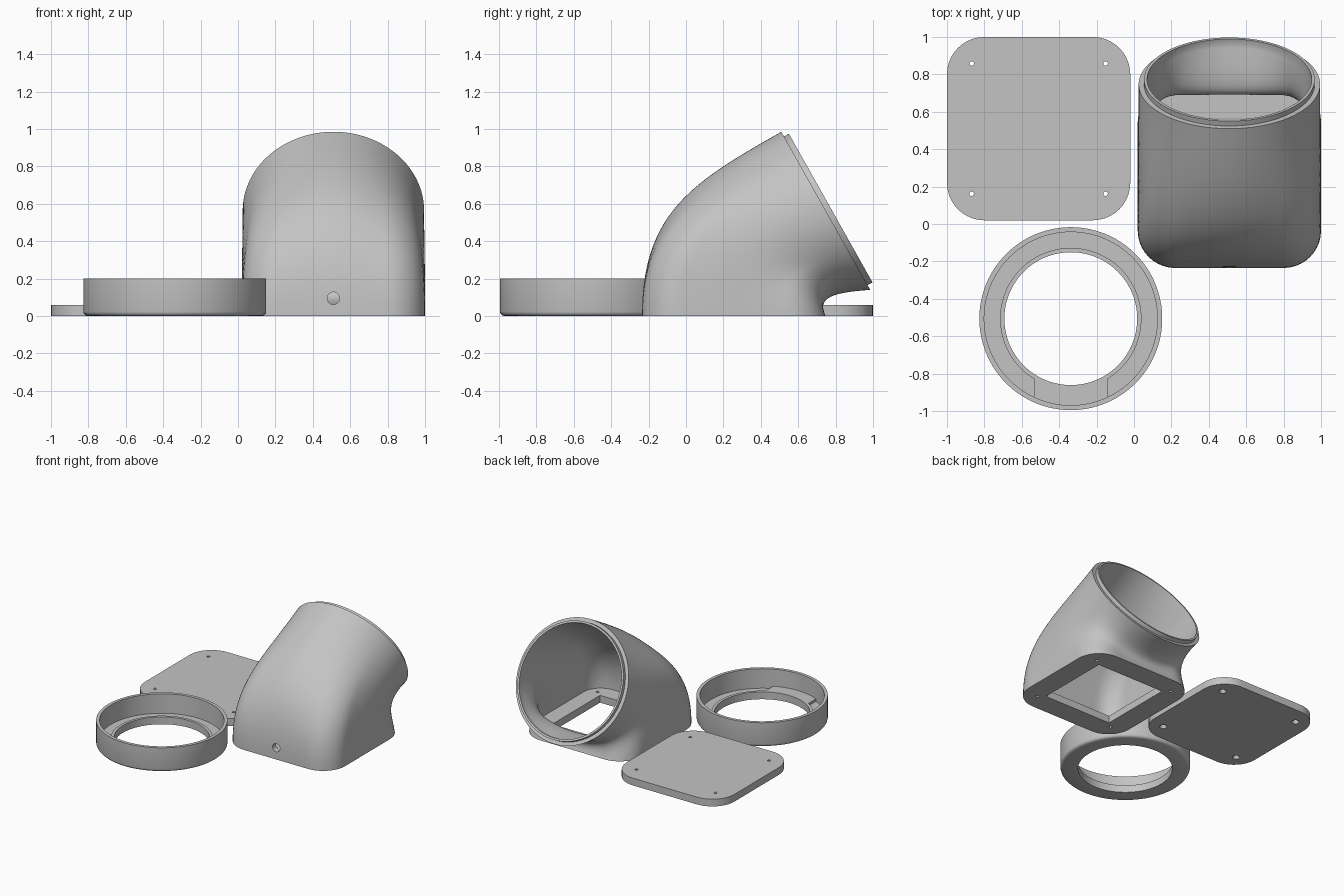
import bpy, bmesh, math
from mathutils import Vector

if "Cube" in bpy.data.objects:
    bpy.data.objects.remove(bpy.data.objects["Cube"])

grey = bpy.data.materials.new("mid grey")
grey.diffuse_color = (0.55, 0.55, 0.55, 1)
grey.use_nodes = True
grey.node_tree.nodes["Principled BSDF"].inputs["Base Color"].default_value = grey.diffuse_color


def make(name, verts, faces, angle=30):
    me = bpy.data.meshes.new(name)
    me.from_pydata(verts, [], faces)
    bm = bmesh.new()
    bm.from_mesh(me)
    bmesh.ops.recalc_face_normals(bm, faces=bm.faces)
    bm.to_mesh(me)
    bm.free()
    me.materials.append(grey)
    ob = bpy.data.objects.new(name, me)
    bpy.context.collection.objects.link(ob)
    return ob


def activate(ob):
    bpy.ops.object.select_all(action='DESELECT')
    ob.select_set(True)
    bpy.context.view_layer.objects.active = ob


def smooth(ob, angle=30):
    activate(ob)
    bpy.ops.object.shade_smooth_by_angle(angle=math.radians(angle))


def skin(name, rings, closed):
    """Join rings of equal size; either loop back to the first ring or cap."""
    n, m = len(rings[0]), len(rings)
    verts = [p for r in rings for p in r]
    faces = []
    for i in range(m if closed else m - 1):
        a, b = i * n, (i + 1) % m * n
        faces += [(a + j, a + (j + 1) % n, b + (j + 1) % n, b + j) for j in range(n)]
    if not closed:
        faces += [tuple(range(n))[::-1], tuple(range((m - 1) * n, m * n))]
    return make(name, verts, faces)


def cut(target, location, r1, r2, depth, rot=(0, 0, 0)):
    """Drill a round or conical hole."""
    bpy.ops.mesh.primitive_cone_add(vertices=32, radius1=r1, radius2=r2, depth=depth,
                                    location=location, rotation=rot)
    cutter = bpy.context.object
    cutter.name = "hole_cutter"
    cutter.hide_render = True
    cutter.data.materials.append(grey)
    activate(target)
    mod = target.modifiers.new("hole", 'BOOLEAN')
    mod.operation, mod.solver, mod.object = 'DIFFERENCE', 'EXACT', cutter
    bpy.ops.object.modifier_apply(modifier=mod.name)
    bpy.data.objects.remove(cutter)


N = 128
ANGLES = [2 * math.pi * i / N for i in range(N)]


def rounded_square(half, radius, cx, cy, z):
    """Rounded square sampled by equal angles."""
    pts, a = [], half - radius
    for t in ANGLES:
        c, s = math.cos(t), math.sin(t)
        k = half / max(abs(c), abs(s))
        if radius and min(abs(c), abs(s)) * k > a:
            b = a * (abs(c) + abs(s))
            k = b + math.sqrt(max(b * b - 2 * a * a + radius * radius, 0))
        pts.append(Vector((cx + c * k, cy + s * k, z)))
    return pts


# Elbow: square base lofted to a tilted round mouth
CX, CY = 0.51, 0.255
NORMAL = Vector((0, 0.871, 0.49))
ACROSS = Vector((0, 0.49, -0.871))
MOUTH = Vector((CX, 0.7475, 0.5625))


def mouth_ring(r, push=0):
    return [MOUTH + NORMAL * push + Vector((r * math.cos(t), 0, 0)) + ACROSS * r * math.sin(t)
            for t in ANGLES]


def loft(base, top, scale, steps=28):
    """Bezier loft with long handles in front and short ones in the bend."""
    rings = []
    for i in range(steps + 1):
        u = i / steps
        ring = []
        for t, p, q in zip(ANGLES, base, top):
            w = (1 + math.sin(t)) / 2
            h1 = Vector((0, 0, 0.55)).lerp(Vector((0, -0.045, 0.10)), w) * scale
            h2 = Vector((0, 0.479, 0.27)).lerp(Vector((0, 0.205, 0.015)), w) * scale
            ring.append(p * (1 - u) ** 3 + (p + h1) * 3 * u * (1 - u) ** 2
                        + (q - h2) * 3 * u * u * (1 - u) + q * u ** 3)
        rings.append(ring)
    return rings


outer = loft(rounded_square(0.49, 0.2, CX, CY, 0), mouth_ring(0.485), 1)
inner = loft(rounded_square(0.445, 0.155, CX, CY, 0.06), mouth_ring(0.44), 0.93)
lip = [mouth_ring(0.456), mouth_ring(0.456, 0.03), mouth_ring(0.44, 0.03)]
opening = [rounded_square(0.31, 0, CX, CY, z) for z in (0.06, 0)]
elbow = skin("elbow_housing", outer + lip + inner[::-1] + opening, True)
for sx in (-1, 1):
    for sy in (-1, 1):
        cut(elbow, (CX + 0.36 * sx, CY + 0.35 * sy, 0.03), 0.012, 0.012, 0.1)
cut(elbow, (CX, -0.2, 0.095), 0.033, 0.033, 0.2, (math.pi / 2, 0, 0))
smooth(elbow)

# Cover plate with countersunk screw holes
PX, PY = -0.51, 0.51
plate = skin("cover_plate", [rounded_square(0.49, 0.2, PX, PY, z) for z in (0, 0.06)], False)
for sx in (-1, 1):
    for sy in (-1, 1):
        spot = (PX + 0.358 * sx, PY + 0.348 * sy)
        cut(plate, (*spot, 0.03), 0.012, 0.012, 0.1)
        cut(plate, (*spot, 0.01), 0.034, 0.012, 0.04)
smooth(plate)

# Retaining ring: turned profile (radius, height)
RX, RY = -0.338, -0.506
profile = [(0.355, 0), (0.467, 0), (0.478, 0.004), (0.486, 0.012), (0.489, 0.023), (0.489, 0.2),
           (0.463, 0.2), (0.463, 0.04), (0.378, 0.04), (0.378, 0.06), (0.355, 0.06)]
ring = skin("retaining_ring", [[Vector((RX + r * math.cos(t), RY + r * math.sin(t), z))
                               for t in ANGLES] for r, z in profile], True)
smooth(ring)

# Filler block in the ring groove
arc = []
for r, sign in ((0.375, 1), (0.465, -1)):
    a = math.asin(0.195 / r) * sign
    arc += [(RX + r * math.sin(a * k / 8), RY - r * math.cos(a * k / 8)) for k in range(-8, 9)]
block = skin("groove_block", [[Vector((x, y, z)) for x, y in arc] for z in (0.03, 0.06)], False)
smooth(block)
